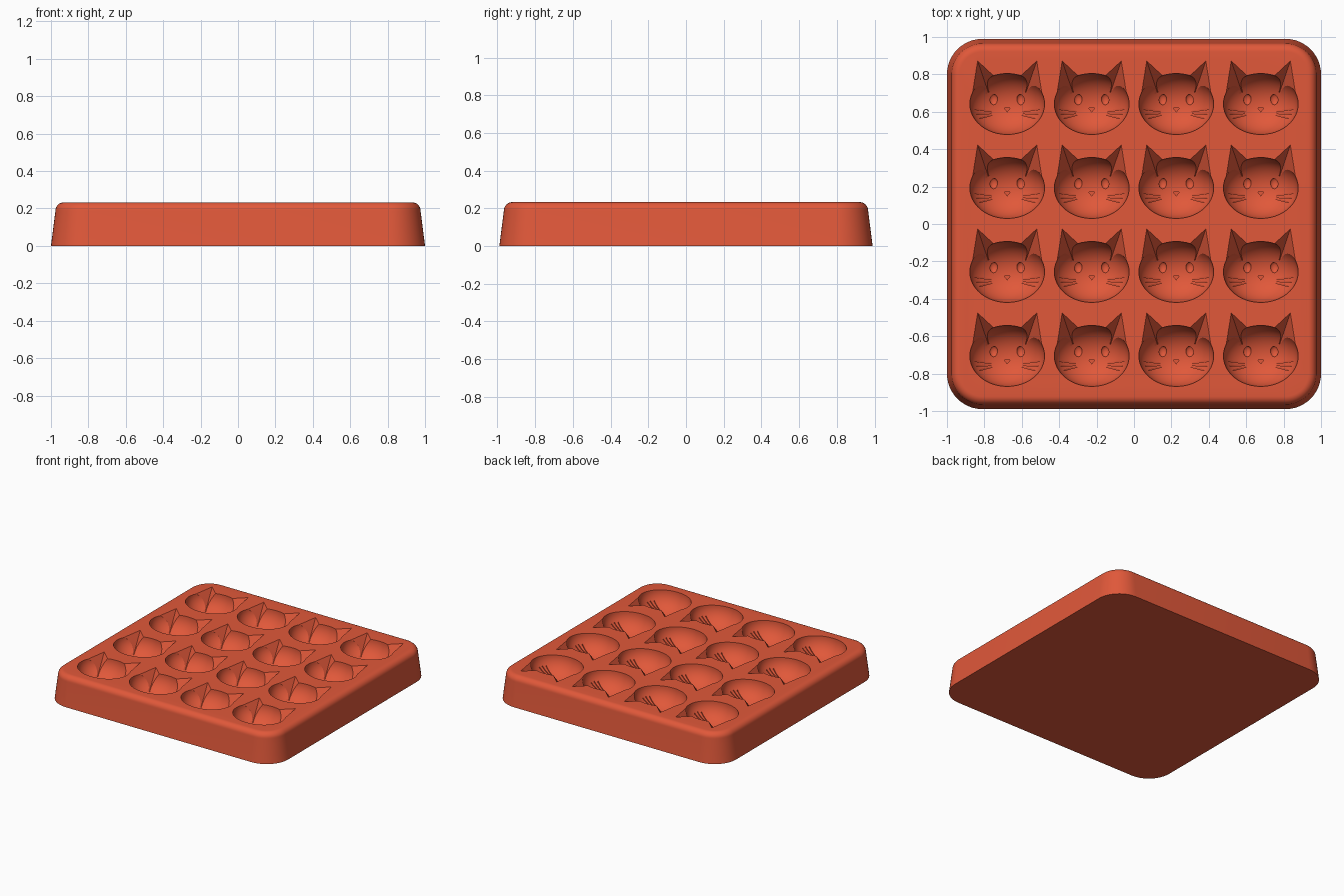
import bpy, bmesh
from math import sin, cos, pi, sqrt, radians
from mathutils import Vector, Matrix

if "Cube" in bpy.data.objects:
    bpy.data.objects.remove(bpy.data.objects["Cube"], do_unlink=True)

TOP = 0.233                      # tray height
RX, RY, DEPTH = 0.2, 0.163, 0.15  # head cavity radii

red = bpy.data.materials.new("coral red silicone")
red.use_nodes = True
red.diffuse_color = (0.75, 0.098, 0.042, 1)
red.node_tree.nodes["Principled BSDF"].inputs["Base Color"].default_value = red.diffuse_color


def make(name, bm):
    bmesh.ops.recalc_face_normals(bm, faces=bm.faces)
    me = bpy.data.meshes.new(name)
    bm.to_mesh(me)
    bm.free()
    me.materials.append(red)
    ob = bpy.data.objects.new(name, me)
    bpy.context.scene.collection.objects.link(ob)
    return ob


def loft(name, rings):
    """Closed solid through a list of equal-length point rings."""
    bm = bmesh.new()
    vs = [[bm.verts.new(p) for p in ring] for ring in rings]
    n = len(vs[0])
    for a, b in zip(vs, vs[1:]):
        for i in range(n):
            j = (i + 1) % n
            bm.faces.new((a[i], a[j], b[j], b[i]))
    bm.faces.new(vs[0][::-1])
    bm.faces.new(vs[-1])
    return make(name, bm)


def ellipsoid(name, centre, radii, u=48, v=32):
    bm = bmesh.new()
    bmesh.ops.create_uvsphere(bm, u_segments=u, v_segments=v, radius=1)
    bm.transform(Matrix.Translation(centre) @ Matrix.Diagonal((*radii, 1)))
    return make(name, bm)


def boolean(target, tool, operation):
    mod = target.modifiers.new("cut", "BOOLEAN")
    mod.operation, mod.object, mod.solver = operation, tool, "EXACT"
    bpy.context.view_layer.objects.active = target
    bpy.ops.object.modifier_apply(modifier=mod.name)
    bpy.data.objects.remove(tool, do_unlink=True)


def floor_z(x, y):
    return -DEPTH * sqrt(max(0, 1 - (x / RX) ** 2 - (y / RY) ** 2))


# Tray body: rounded rectangle, drafted walls, filleted top edge
def outline(z, inset, hx=1.0, hy=0.99, radius=0.19, steps=12):
    r = radius - inset
    pts = []
    for k, (sx, sy) in enumerate([(1, 1), (-1, 1), (-1, -1), (1, -1)]):
        for i in range(steps + 1):
            a = (k + i / steps) * pi / 2
            pts.append((sx * (hx - radius) + r * cos(a), sy * (hy - radius) + r * sin(a), z))
    return pts


F = 0.045
rings = [outline(0, 0)]
for i in range(9):
    a = i / 8 * pi / 2
    rings.append(outline(TOP - F + F * sin(a), 0.024 + F * (1 - cos(a))))
tray = loft("mould_tray", rings)

# Cat cavity: head bowl, then ears and face details joined to it
cat = ellipsoid("cat_cutter", (0, 0, 0), (RX, RY, DEPTH))


def ear(s):
    deep = Vector((s * 0.1, 0.06, -0.125))
    rim = [Vector(p) for p in ((s * 0.19, 0.03, 0), (s * 0.158, 0.23, 0), (s * 0.045, 0.125, 0))]
    bm = bmesh.new()
    d = bm.verts.new(deep)
    v = [bm.verts.new(deep + (p - deep) * 1.06) for p in rim]
    bm.faces.new(v)
    for i in range(3):
        bm.faces.new((v[i], v[(i + 1) % 3], d))
    return make("ear_cutter", bm)


def whisker(s, start, end, half=0.0035):
    """Thin groove that follows the bowl surface."""
    sections = []
    for i in range(7):
        t = i / 6
        x = start[0] + (end[0] - start[0]) * t
        y = start[1] + (end[1] - start[1]) * t
        z = floor_z(x, y)
        sections.append([(s * x, y - half, z - 0.008), (s * x, y + half, z - 0.008),
                         (s * x, y + half, z + 0.02), (s * x, y - half, z + 0.02)])
    return loft("whisker_cutter", sections)


for s in (-1, 1):
    boolean(cat, ear(s), "UNION")
    eye = ellipsoid("eye_cutter", (s * 0.072, 0.024, floor_z(0.072, 0.024)), (0.022, 0.029, 0.015), 20, 12)
    boolean(cat, eye, "UNION")
    for start, end in (((0.085, -0.038), (0.172, -0.026)),
                       ((0.085, -0.048), (0.165, -0.052)),
                       ((0.08, -0.057), (0.148, -0.075))):
        boolean(cat, whisker(s, start, end), "UNION")

nose_z = floor_z(0, -0.03)
nose_outline = [(-0.016, -0.022), (0, -0.042), (0.016, -0.022)]
boolean(cat, loft("nose_cutter", [[(x, y, nose_z + dz) for x, y in nose_outline]
                                  for dz in (-0.01, 0.02)]), "UNION")

# Repeat the cavity on a four by four grid and carve it
bm = bmesh.new()
for row in range(4):
    for col in range(4):
        first = len(bm.verts)
        bm.from_mesh(cat.data)
        bm.verts.ensure_lookup_table()
        move = Vector(((col - 1.5) * 0.452, (row - 1.5) * 0.449 - 0.032, TOP))
        bmesh.ops.translate(bm, verts=bm.verts[first:], vec=move)
cavities = make("cavity_cutters", bm)
cavities.hide_render = True
bpy.data.objects.remove(cat, do_unlink=True)
boolean(tray, cavities, "DIFFERENCE")

bpy.ops.object.select_all(action="DESELECT")
tray.select_set(True)
bpy.context.view_layer.objects.active = tray
bpy.ops.object.shade_smooth_by_angle(angle=radians(30))
